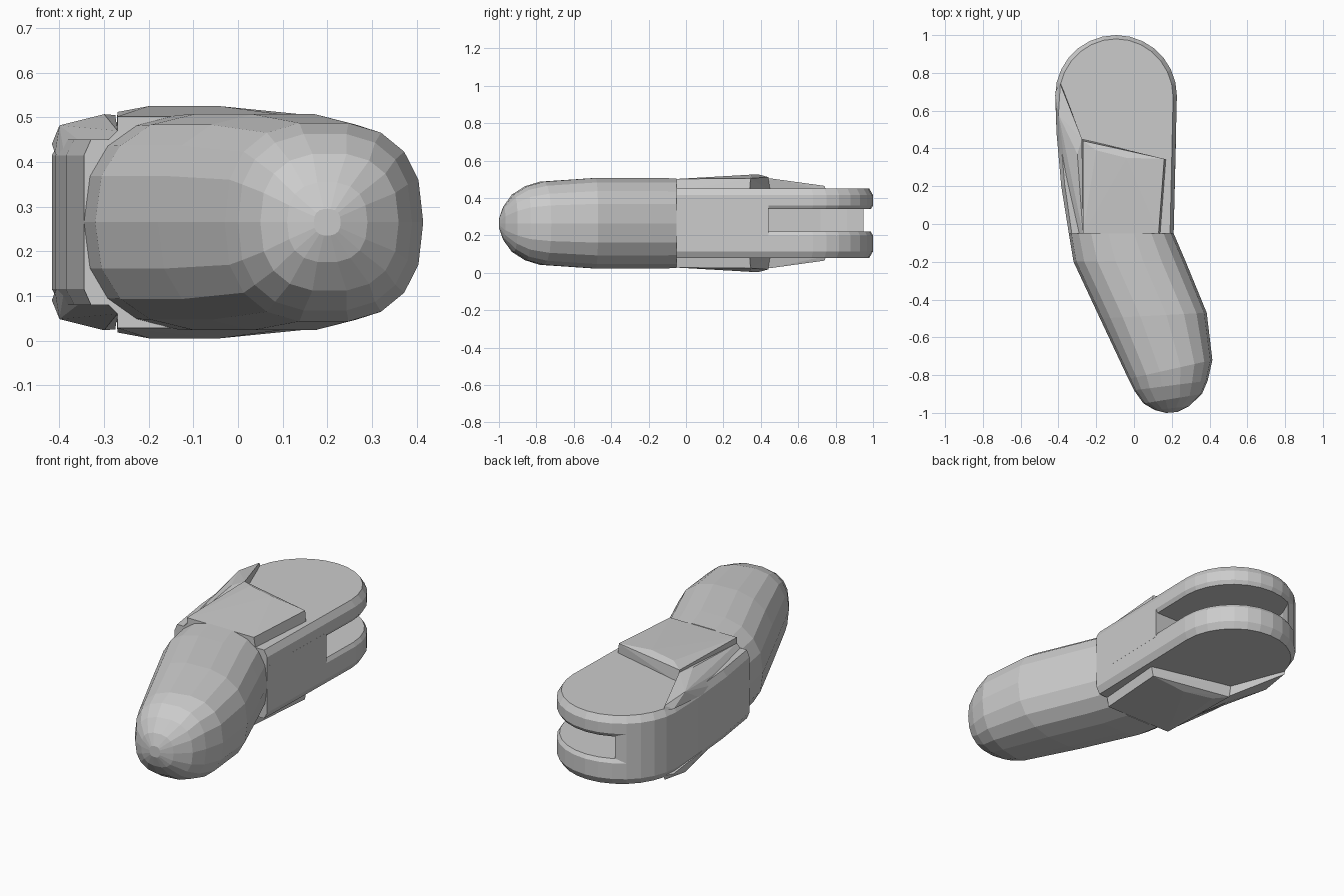
import bpy, bmesh, math

if "Cube" in bpy.data.objects:
    bpy.data.objects.remove(bpy.data.objects["Cube"])

MID = 0.265  # height of the symmetry plane


def finish(bm, name):
    bmesh.ops.recalc_face_normals(bm, faces=bm.faces)
    me = bpy.data.meshes.new(name)
    bm.to_mesh(me)
    bm.free()
    ob = bpy.data.objects.new(name, me)
    bpy.context.collection.objects.link(ob)
    return ob


def loft(name, rings):
    bm = bmesh.new()
    rows = [[bm.verts.new(p) for p in r] for r in rings]
    n = len(rows[0])
    for a, b in zip(rows, rows[1:]):
        for i in range(n):
            j = (i + 1) % n
            bm.faces.new((a[i], a[j], b[j], b[i]))
    bm.faces.new(rows[0])
    bm.faces.new(rows[-1])
    return finish(bm, name)


def hull_pair(name, pts):
    """Convex block on the top and its mirror image on the underside."""
    for side, sign in (("top", 1), ("bottom", -1)):
        bm = bmesh.new()
        for x, y, z in pts:
            bm.verts.new((x, y, MID + sign * (z - MID)))
        bmesh.ops.convex_hull(bm, input=bm.verts)
        finish(bm, f"{name}_{side}")


def slab(name, outline, levels):
    """Outline stacked at (height, inset) levels."""
    cx, cy = -0.095, 0.45
    rings = []
    for z, inset in levels:
        ring = []
        for x, y in outline:
            k = 1 - inset / 0.32
            ky = 1 - inset / 0.55 if y > 0.1 else 1
            ring.append((cx + (x - cx) * k, cy + (y - cy) * ky, z))
        rings.append(ring)
    return loft(name, rings)


# Rounded, bent fingertip: left point, right point, half height per ring
stations = [
    ((-0.345, -0.05), (0.21, -0.05), 0.243),
    ((-0.32, -0.20), (0.27, -0.19), 0.245),
    ((-0.18, -0.50), (0.385, -0.47), 0.245),
    ((-0.03, -0.82), (0.415, -0.72), 0.225),
    ((0.0, -0.88), (0.39, -0.83), 0.20),
    ((0.05, -0.95), (0.36, -0.90), 0.155),
    ((0.11, -0.985), (0.29, -0.965), 0.09),
    ((0.17, -1.0), (0.23, -0.995), 0.03),
]
rings = []
for (lx, ly), (rx, ry), h in stations:
    ring = []
    for i in range(18):
        a = 2 * math.pi * i / 18
        c, s = math.cos(a), math.sin(a)
        u = math.copysign(abs(c) ** 0.8, c) * 0.5 + 0.5
        v = math.copysign(abs(s) ** 0.8, s)
        ring.append((lx + (rx - lx) * u, ly + (ry - ly) * u, MID + h * v))
    rings.append(ring)
loft("fingertip", rings)

# Hinge fork: two round-ended plates
arc = [(-0.095 + 0.322 * math.cos(math.pi * i / 14),
        0.68 + 0.32 * math.sin(math.pi * i / 14)) for i in range(15)]
outline = [(0.21, -0.05)] + arc + [(-0.41, 0.48), (-0.385, 0.2), (-0.345, -0.05)]
slab("fork_plate_lower", outline, [(0.08, 0.02), (0.115, 0), (0.20, 0), (0.22, 0.012)])
slab("fork_plate_upper", outline, [(0.34, 0.012), (0.36, 0), (0.415, 0), (0.45, 0.02)])

# Spacer: solid root plus the stop wall along the left side
left_arc = [p for p in arc if p[0] < -0.26]
root = [(0.21, -0.05), (0.222, 0.44), (-0.30, 0.44), (-0.31, 0.72), (-0.28, 0.86),
        (-0.24, 0.95)] + left_arc + outline[-3:]
slab("fork_spacer", root, [(0.195, 0), (0.365, 0)])

# Raised knuckle cover plates
hull_pair("knuckle_cover", [
    (-0.27, -0.05, 0.44), (0.14, -0.05, 0.44), (0.17, 0.34, 0.44), (-0.275, 0.45, 0.44),
    (-0.27, -0.05, 0.502), (0.13, -0.05, 0.502), (0.16, 0.345, 0.505),
    (-0.27, 0.44, 0.512), (-0.2, 0.39, 0.525), (-0.04, 0.35, 0.525)])

# Sloping ridges beside the cover on the left
hull_pair("side_ridge", [
    (-0.345, -0.05, 0.36), (-0.27, -0.05, 0.36), (-0.32, -0.05, 0.42), (-0.27, -0.05, 0.47),
    (-0.275, 0.45, 0.44), (-0.275, 0.45, 0.505), (-0.30, 0.37, 0.507),
    (-0.39, 0.75, 0.44), (-0.39, 0.74, 0.465), (-0.40, 0.58, 0.482),
    (-0.417, 0.70, 0.44), (-0.41, 0.48, 0.42), (-0.385, 0.2, 0.39)])
